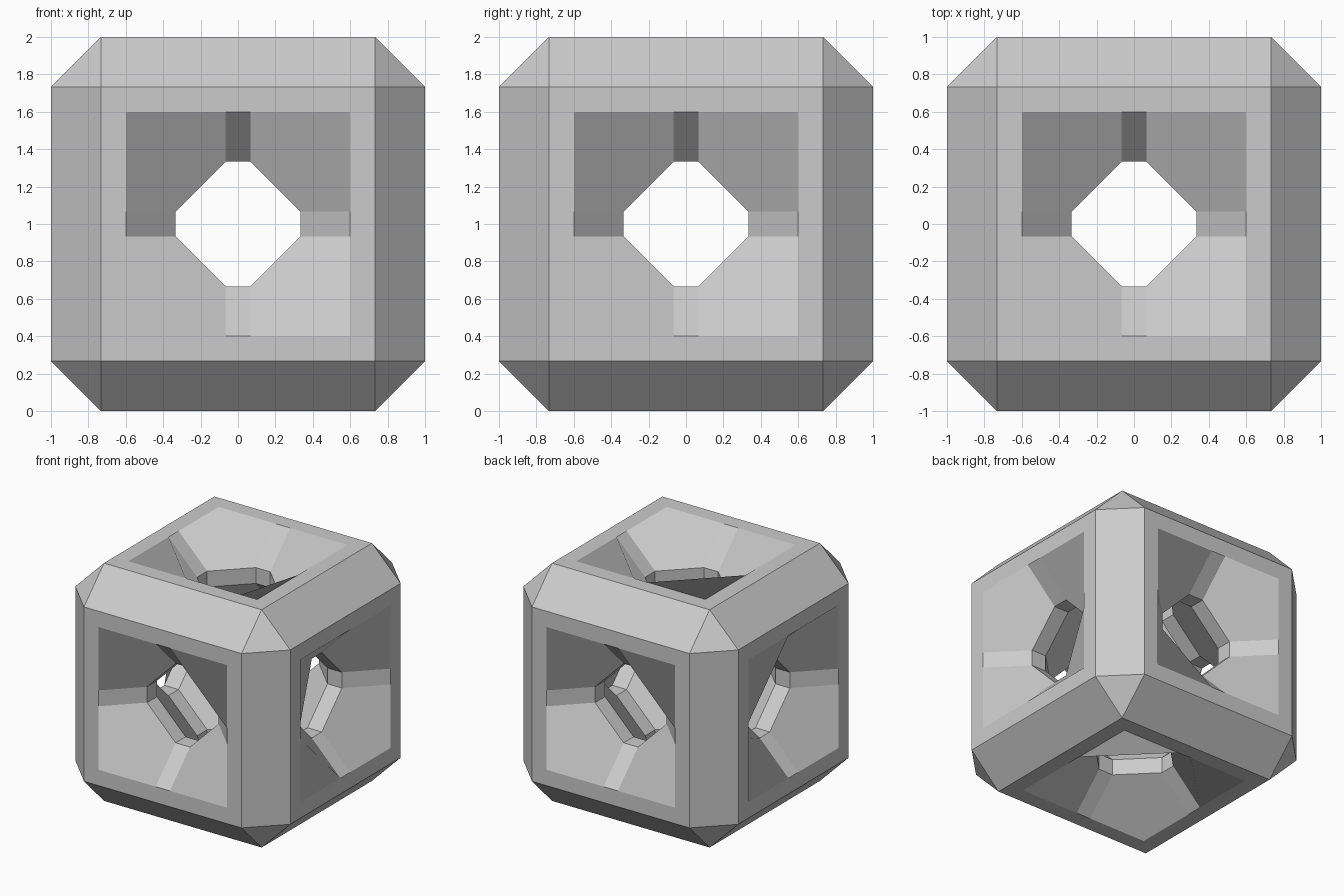
import bpy, bmesh
from math import pi
from itertools import product
from mathutils import Matrix, Vector

if "Cube" in bpy.data.objects:
    bpy.data.objects.remove(bpy.data.objects["Cube"])

U = 1 / 15
FACE = 11 * U      # half width of each flat outer face
RIM = 9 * U        # half width of the square recess
HOLE = 5 * U       # octagonal hole, long reach
W = U              # octagonal hole, half width of its short sides
THROAT = 11 * U    # height where the hole begins
INNER = 9 * U      # height where the hole opens into the cavity

# Recess corners folded the other way: (side normal, corner signs) -> fold axis
FOLDS = {((1, 0, 0), (1, -1, 1)): 2, ((1, 0, 0), (1, 1, -1)): 2,
         ((-1, 0, 0), (-1, 1, -1)): 2, ((-1, 0, 0), (-1, -1, 1)): 2,
         ((0, 0, 1), (1, -1, 1)): 1, ((0, 1, 0), (1, 1, -1)): 0}

bm = bmesh.new()


def add(points, m=Matrix()):
    bm.faces.new([bm.verts.new(m @ Vector(p)) for p in points])


def whole(v):
    return tuple(round(c) for c in v)


# Six sides: flat frame, folded recess and octagonal hole, a quarter at a time
sides = [Matrix.Rotation(k * pi / 2, 4, 'X') for k in range(4)]
sides += [Matrix.Rotation(s * pi / 2, 4, 'Y') for s in (1, -1)]
for side in sides:
    for q in range(4):
        m = side @ Matrix.Rotation(q * pi / 2, 4, 'Z')
        add([(FACE, -FACE, 1), (FACE, FACE, 1), (RIM, RIM, 1),
             (RIM, W, 1), (RIM, -W, 1), (RIM, -RIM, 1)], m)
        # the first vertex of the bent five-sided face decides its fold
        bent = [(RIM, RIM, 1), (W, RIM, 1), (W, HOLE, THROAT),
                (HOLE, W, THROAT), (RIM, W, 1)]
        axis = FOLDS.get((whole(m @ Vector((0, 0, 1))), whole(m @ Vector((1, 1, 1)))))
        start = 0
        if axis is not None:
            start = 1 if whole(m @ Vector((0, 1, 0)))[axis] else 2
        add(bent[start:] + bent[:start], m)
        add([(RIM, -W, 1), (RIM, W, 1), (HOLE, W, THROAT), (HOLE, -W, THROAT)], m)
        rim = [(HOLE, -W), (HOLE, W), (W, HOLE)]
        for a, b in zip(rim, rim[1:]):
            add([(*a, THROAT), (*b, THROAT), (*b, INNER), (*a, INNER)], m)

# Twelve edges: outer chamfer and matching strip inside the cavity
for k, s, t in product(range(3), (1, -1), (1, -1)):
    for hi, lo, half in ((1, FACE, FACE), (INNER, HOLE, W)):
        quad = []
        for a, b, c in ((hi, lo, half), (hi, lo, -half), (lo, hi, -half), (lo, hi, half)):
            p = [0, 0, 0]
            p[k], p[(k + 1) % 3], p[(k + 2) % 3] = c, s * a, t * b
            quad.append(p)
        add(quad)

# Eight corners: outer triangle and cavity hexagon
A, B, C = INNER, HOLE, W
hexagon = [(A, B, C), (A, C, B), (B, C, A), (C, B, A), (C, A, B), (B, A, C)]
triangle = [(1, FACE, FACE), (FACE, 1, FACE), (FACE, FACE, 1)]
for sx, sy, sz in product((1, -1), repeat=3):
    for shape in (hexagon, triangle):
        add([(x * sx, y * sy, z * sz) for x, y, z in shape])

# Weld and stand on the ground
bmesh.ops.remove_doubles(bm, verts=bm.verts, dist=1e-4)
bmesh.ops.recalc_face_normals(bm, faces=bm.faces)
bmesh.ops.translate(bm, verts=bm.verts, vec=(0, 0, 1))
mesh = bpy.data.meshes.new("hollow_cube")
bm.to_mesh(mesh)
bm.free()
bpy.context.collection.objects.link(bpy.data.objects.new("hollow_cube", mesh))
